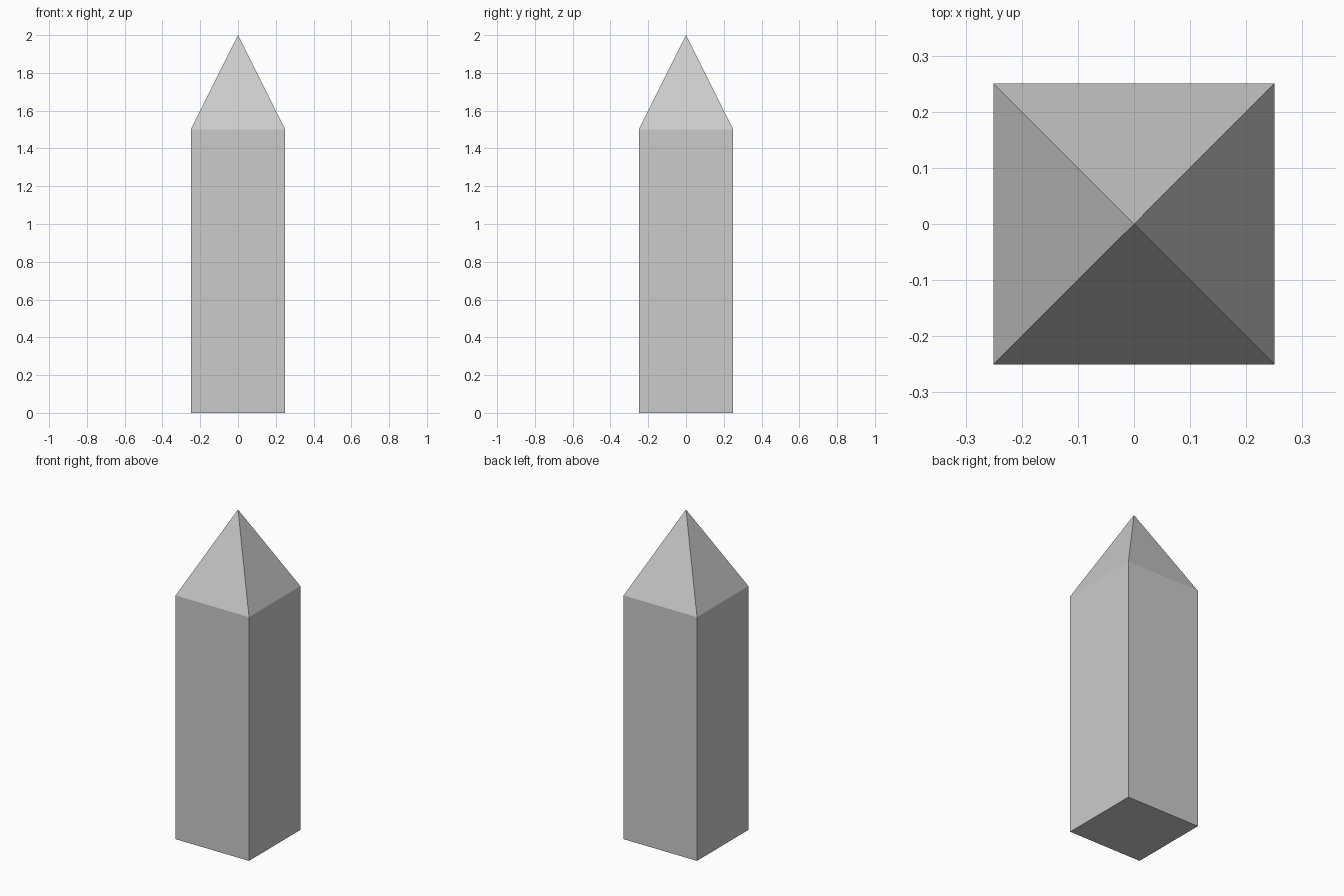
import bpy
import bmesh
from mathutils import Vector

if "Cube" in bpy.data.objects:
    bpy.data.objects.remove(bpy.data.objects["Cube"])

WIDTH, SHAFT_HEIGHT, TOTAL_HEIGHT = 0.5, 1.5, 2.0

bm = bmesh.new()

# Square shaft standing on the ground
bmesh.ops.create_cube(bm, size=1)
bmesh.ops.scale(bm, vec=(WIDTH, WIDTH, SHAFT_HEIGHT), verts=bm.verts)
bmesh.ops.translate(bm, vec=(0, 0, SHAFT_HEIGHT / 2), verts=bm.verts)

# Pyramid tip: poke the top face and raise its centre to the apex
top = max(bm.faces, key=lambda f: f.calc_center_median().z)
poked = bmesh.ops.poke(bm, faces=[top])
poked["verts"][0].co = Vector((0, 0, TOTAL_HEIGHT))
bmesh.ops.recalc_face_normals(bm, faces=bm.faces)

mesh = bpy.data.meshes.new("obelisk")
bm.to_mesh(mesh)
bm.free()
bpy.context.collection.objects.link(bpy.data.objects.new("obelisk", mesh))
